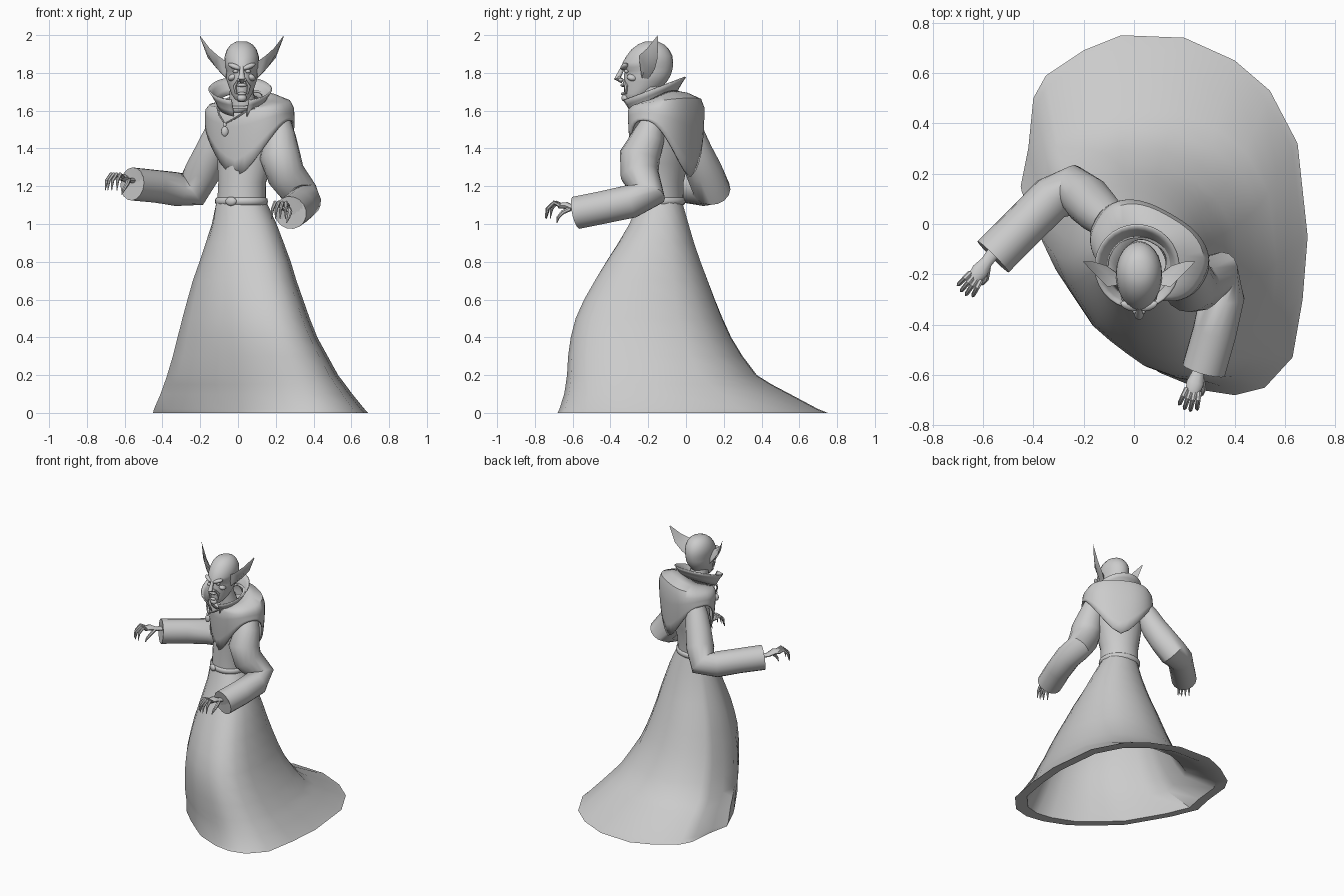
import bpy, bmesh, math
from mathutils import Vector, Matrix

if "Cube" in bpy.data.objects:
    bpy.data.objects.remove(bpy.data.objects["Cube"])

GREY = (0.6, 0.6, 0.6, 1)
mat = bpy.data.materials.new("plain_grey")
mat.use_nodes = True
mat.diffuse_color = GREY
mat.node_tree.nodes["Principled BSDF"].inputs["Base Color"].default_value = GREY
parts = []


def finish(name, bm):
    bmesh.ops.recalc_face_normals(bm, faces=bm.faces)
    mesh = bpy.data.meshes.new(name)
    bm.to_mesh(mesh)
    bm.free()
    mesh.materials.append(mat)
    ob = bpy.data.objects.new(name, mesh)
    bpy.context.collection.objects.link(ob)
    parts.append(ob)
    return ob


def loft(name, rings, cap_start=False, cap_end=False, closed=True):
    """Skin a list of equally long point rings."""
    bm = bmesh.new()
    rows = [[bm.verts.new(p) for p in r] for r in rings]
    n = len(rows[0])
    for a, b in zip(rows, rows[1:]):
        for i in range(n if closed else n - 1):
            j = (i + 1) % n
            bm.faces.new((a[i], a[j], b[j], b[i]))
    if cap_start:
        bm.faces.new(rows[0])
    if cap_end:
        bm.faces.new(rows[-1])
    return finish(name, bm)


def tube(name, pts, radii, sides=10, cap=True, flat=1.0):
    """Tapered tube along a path; flat squashes it vertically."""
    pts = [Vector(p) for p in pts]
    rings = []
    for i, p in enumerate(pts):
        t = (pts[min(i + 1, len(pts) - 1)] - pts[max(i - 1, 0)]).normalized()
        if i == 0:
            u = t.cross(Vector((0, 0, 1)))
            u = u if u.length > 0.1 else Vector((1, 0, 0))
        u = (u - t * u.dot(t)).normalized()
        v = t.cross(u)
        rings.append([p + radii[i] * (u * math.cos(a) + v * flat * math.sin(a))
                      for a in (math.tau * k / sides for k in range(sides))])
    return loft(name, rings, cap, cap)


def blob(name, loc, size, rot=(0, 0, 0)):
    bm = bmesh.new()
    bmesh.ops.create_uvsphere(bm, u_segments=12, v_segments=8, radius=1)
    bm.transform(Matrix.LocRotScale(Vector(loc), Matrix.Rotation(rot[2], 3, 'Z') @
                                    Matrix.Rotation(rot[1], 3, 'Y') @ Matrix.Rotation(rot[0], 3, 'X'),
                                    Vector(size)))
    return finish(name, bm)


def power(x, e):
    return math.copysign(abs(x) ** e, x)


# Upper body is twisted towards the model's right
SIDE, FWD = Vector((0.87, -0.5, 0)), Vector((-0.5, -0.87, 0))
CHEST = Vector((0.062, -0.105, 0))


def body_point(centre, a, b, ang, z, e=1.0):
    return centre + SIDE * a * power(math.cos(ang), e) + FWD * b * power(math.sin(ang), e) + Vector((0, 0, z))


def angles(n):
    return [math.tau * k / n for k in range(n)]


# Trailing skirt: the hem outline is scaled into each height's bounds and rounds off towards the waist
hem = [(-.05, .75), (.2, .74), (.4, .65), (.54, .53), (.65, .32), (.69, -.05), (.67, -.3), (.63, -.53),
       (.52, -.65), (.4, -.68), (.27, -.66), (.1, -.59), (0, -.51), (-.1, -.425), (-.2, -.33), (-.3, -.16),
       (-.37, -.04), (-.45, .15), (-.42, .3), (-.4, .5), (-.35, .59), (-.2, .69)]
bounds = [(0, -.45, .69, -.68, .75), (.02, -.445, .67, -.67, .70), (.1, -.41, .605, -.645, .55),
          (.15, -.392, .568, -.637, .455), (.2, -.375, .53, -.63, .375), (.3, -.345, .475, -.625, .3),
          (.4, -.32, .42, -.612, .24), (.5, -.295, .38, -.588, .195), (.6, -.268, .345, -.545, .155),
          (.7, -.24, .31, -.49, .118), (.8, -.205, .28, -.43, .08), (.9, -.172, .243, -.365, .045),
          (1, -.14, .205, -.305, .015), (1.12, -.115, .15, -.25, -.02)]


def skirt_ring(z, x0, x1, y0, y1, scale=1.0):
    w = (z / 1.12) ** 3
    ring = []
    for hx, hy in hem:
        p = Vector(((hx + .45) / .57 - 1, (hy + .68) / .715 - 1))
        p = p.lerp(p.normalized(), w) * scale
        ring.append(((x0 + x1) / 2 + p.x * (x1 - x0) / 2, (y0 + y1) / 2 + p.y * (y1 - y0) / 2, z))
    return ring


# The thick hem turns in flat and carries on up as a lining
lining = [skirt_ring(*b, .93) for b in reversed(bounds[4:11])]
loft("skirt", lining + [skirt_ring(*bounds[0], .89)] + [skirt_ring(*b) for b in bounds])

# Bodice
WAIST = Vector((0.018, -0.135, 0))
loft("bodice", [[body_point(WAIST.lerp(CHEST, t), a, b, g, z) for g in angles(24)]
                for z, t, a, b in [(1.1, 0, .132, .116), (1.22, .1, .13, .115), (1.32, .4, .15, .125),
                                   (1.45, .8, .175, .135), (1.54, 1, .18, .13), (1.6, 1, .12, .1)]],
     cap_end=True)

# Belt and buckle
loft("belt", [[body_point(WAIST, .133 + o, .117 + o, g, z) for g in angles(28)]
              for z, o in [(1.1, 0), (1.107, .008), (1.12, .011), (1.133, .008), (1.14, 0)]])
blob("buckle", body_point(WAIST, .14, .128, 1.5, 1.12), (.032, .016, .024), (0, 0, -.4))

# Pointed mantle over shoulders, chest and back, with a neckline that dips in front
NECK = Vector((0.03, -0.165, 0))
rings = []
for z, t, a, b, dip in [(1.65, 0, .09, .1, .06), (1.652, .5, .16, .135, .045),
                        (1.642, 1, .218, .155, .025), (1.61, 1, .24, .168, .01)]:
    rings.append([body_point(NECK.lerp(CHEST, t), a, b, g, z - dip * math.sin(g), .8) for g in angles(40)])
for k in (.25, .5, .75, 1):
    ring = []
    for g in angles(40):
        low = 1.25 + .3 * abs(math.cos(g)) ** 1.2
        ring.append(body_point(CHEST, .24 + .008 * k, .168 - .018 * k * k, g, 1.6 + (low - 1.6) * k, .8))
    rings.append(ring)
loft("mantle", rings).modifiers.new("thickness", 'SOLIDIFY').thickness = .012

# High flared collar, nearly meeting at the front
arc = [math.radians(-164 + 328 * k / 28) for k in range(29)]
rings = []
for k in (0, .35, .7, 1):
    r = .115 + .048 * k ** 1.3
    rings.append([(.012 + r * math.sin(g), -.17 + r * math.cos(g),
                   (1.632 + .062 * math.cos(g)) * (1 - k) + (1.718 + .062 * math.cos(g)) * k) for g in arc])
collar = loft("collar", rings, closed=False)
collar.modifiers.new("thickness", 'SOLIDIFY').thickness = .008

# Pendant on a cord
tube("pendant_cord", [(-.11, -.21, 1.62), (-.1, -.235, 1.58), (-.07, -.262, 1.53), (0, -.288, 1.57), (.06, -.28, 1.61)],
     [.006] * 5, 6)
blob("pendant", (-.07, -.265, 1.49), (.02, .013, .027))
blob("pendant_ring", (-.07, -.265, 1.525), (.01, .008, .012))

# Neck and head, as rings of height, front, back and half width
tube("neck", [(.03, -.16, 1.56), (.02, -.185, 1.68), (.02, -.2, 1.76)], [.085, .066, .06], 14)
HX = .02
rings = []
for z, f, b, w in [(1.645, -.305, -.265, .018), (1.665, -.325, -.22, .04), (1.69, -.328, -.17, .055),
                   (1.72, -.328, -.13, .066), (1.755, -.33, -.1, .078), (1.785, -.328, -.082, .086),
                   (1.81, -.325, -.074, .086), (1.83, -.342, -.07, .089), (1.855, -.335, -.068, .092),
                   (1.89, -.315, -.072, .09), (1.925, -.288, -.09, .078), (1.95, -.255, -.115, .058),
                   (1.965, -.22, -.145, .03)]:
    ring = []
    for g in angles(24):
        s = math.sin(g)
        narrow = 1 - .18 * max(0, -s) if z < 1.83 else 1
        ring.append((HX + w * math.cos(g) * narrow, (f + b) / 2 + (b - f) / 2 * s, z))
    rings.append(ring)
loft("head", rings, True, True)

# Face: nose, snarling mouth, chin and paired features
tube("nose", [(HX, -.332, 1.835), (HX, -.348, 1.8), (HX, -.363, 1.772), (HX, -.335, 1.755)],
     [.01, .013, .019, .012], 8)
blob("upper_lip", (HX, -.333, 1.735), (.03, .014, .009))
blob("lower_lip", (HX, -.33, 1.69), (.025, .014, .009))
blob("chin", (HX, -.322, 1.667), (.026, .02, .02))
for s, side in ((1, "left"), (-1, "right")):
    blob(side + "_brow", (HX + s * .038, -.326, 1.834), (.04, .018, .014), (0, -s * .35, s * .35))
    blob(side + "_eye", (HX + s * .033, -.316, 1.808), (.015, .012, .01))
    blob(side + "_cheek", (HX + s * .046, -.284, 1.776), (.028, .03, .018), (0, s * .4, s * .5))
    blob(side + "_nostril", (HX + s * .016, -.345, 1.763), (.01, .014, .009))
    tube(side + "_mouth_fold", [(HX + s * .02, -.331, 1.762), (HX + s * .038, -.317, 1.73),
                                (HX + s * .03, -.318, 1.688)], [.006, .01, .006], 6)

    # Long pointed ear with a cupped inside
    def ear(x, y, z):
        return (HX + s * x, y, z)
    loft(side + "_ear", [
        [ear(.075, -.24, 1.855), ear(.07, -.21, 1.82), ear(.078, -.2, 1.765), ear(.085, -.235, 1.775)],
        [ear(.125, -.25, 1.89), ear(.128, -.2, 1.87), ear(.13, -.165, 1.82), ear(.142, -.21, 1.835)],
        [ear(.17, -.205, 1.93), ear(.172, -.185, 1.915), ear(.18, -.15, 1.88), ear(.182, -.19, 1.9)],
        [ear(.221, -.152, 1.997), ear(.221, -.15, 1.994), ear(.222, -.148, 1.99), ear(.222, -.15, 1.993)]],
        True, True)


# Wide sleeves, turned in at the open cuffs
tube("right_sleeve", [(-.07, -.01, 1.56), (-.105, .02, 1.47), (-.14, .05, 1.38), (-.185, .095, 1.28),
                      (-.24, .135, 1.185), (-.33, .1, 1.185), (-.44, -.01, 1.2), (-.56, -.13, 1.212),
                      (-.55, -.12, 1.212), (-.45, -.02, 1.2)],
     [.06, .08, .09, .097, .1, .09, .087, .088, .08, .06], 16)
tube("left_sleeve", [(.22, -.16, 1.58), (.22, -.195, 1.47), (.222, -.245, 1.36), (.255, -.245, 1.26),
                     (.335, -.2, 1.155), (.35, -.29, 1.12), (.32, -.43, 1.09), (.277, -.58, 1.06),
                     (.28, -.57, 1.061), (.309, -.47, 1.08)],
     [.05, .085, .108, .102, .092, .09, .088, .088, .08, .06], 16)


# Clawed hands: palm, arched fingers and thumb
def hand(side, wrist, heading):
    w = Vector(wrist)
    f = Vector(heading).normalized()
    up = Vector((0, 0, 1))
    s = up.cross(f)
    tube(side + "_palm", [w - f * .09, w, w + f * .045 + up * .018, w + f * .085 + up * .016],
         [.028, .024, .034, .028], 10, flat=.55)
    for k in range(4):
        o = (k - 1.5) * .017
        base = w + f * .075 + s * o + up * .018
        reach = .85 + .15 * (k in (1, 2))
        tube(f"{side}_finger_{k + 1}",
             [base, base + f * .035 * reach + s * o * .2 + up * .016,
              base + f * .073 * reach + s * o * .4 - up * .018,
              base + f * .083 * reach + s * o * .5 - up * .07],
             [.011, .0105, .009, .002], 7)
    base = w + f * .02 + s * .02
    tube(side + "_thumb", [base, base + f * .035 + s * .018 - up * .018,
                           base + f * .06 + s * .016 - up * .045, base + f * .07 + s * .008 - up * .075],
         [.013, .012, .009, .002], 7)


hand("right", (-.585, -.15, 1.23), (-.58, -.78, 0))
hand("left", (.255, -.59, 1.08), (-.28, -.96, 0))

# Smooth shading with crisp edges
for ob in bpy.context.selected_objects:
    ob.select_set(False)
for ob in parts:
    ob.select_set(True)
bpy.context.view_layer.objects.active = parts[0]
bpy.ops.object.shade_smooth_by_angle(angle=math.radians(45))
